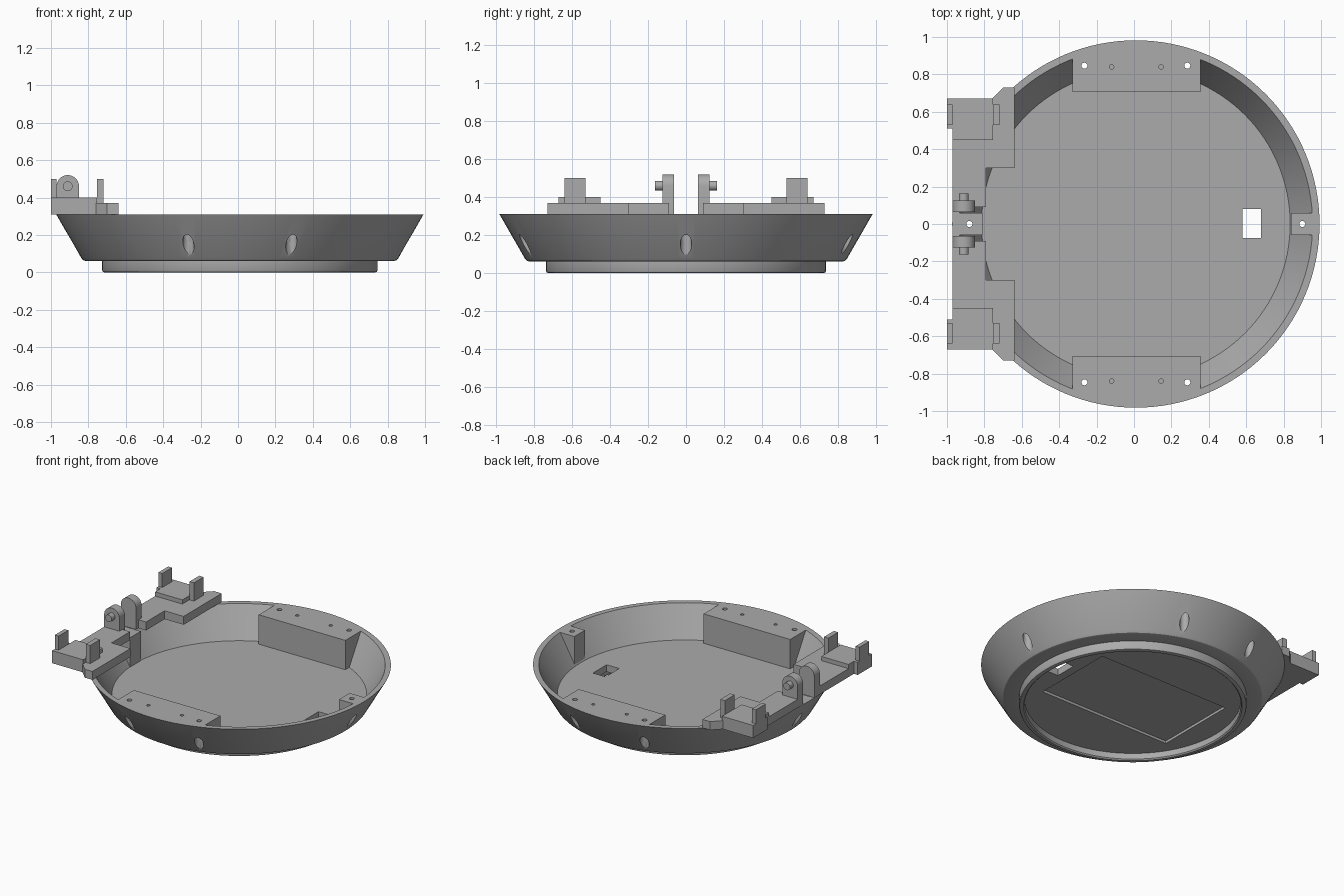
import bpy
import bmesh
import math
from mathutils import Matrix, Vector

if "Cube" in bpy.data.objects:
    bpy.data.objects.remove(bpy.data.objects["Cube"])

CX = 0.01        # axis of the dish
RIM, FLOOR = 0.31, 0.10

grey = bpy.data.materials.new("plain_grey")
grey.use_nodes = True
colour = (0.41, 0.41, 0.41, 1)
grey.diffuse_color = colour
grey.node_tree.nodes["Principled BSDF"].inputs["Base Color"].default_value = colour


def finish(name, bm):
    bmesh.ops.recalc_face_normals(bm, faces=bm.faces)
    mesh = bpy.data.meshes.new(name)
    bm.to_mesh(mesh)
    bm.free()
    mesh.materials.append(grey)
    ob = bpy.data.objects.new(name, mesh)
    bpy.context.collection.objects.link(ob)
    return ob


def box(name, x, y, z):
    bm = bmesh.new()
    size = Vector((x[1] - x[0], y[1] - y[0], z[1] - z[0]))
    mid = Vector((sum(x), sum(y), sum(z))) / 2
    bmesh.ops.create_cube(bm, size=1, matrix=Matrix.Translation(mid) @ Matrix.Diagonal(size).to_4x4())
    return finish(name, bm)


def rod(name, start, end, r, r2=None, sides=32):
    bm = bmesh.new()
    a, b = Vector(start), Vector(end)
    turn = (b - a).to_track_quat('Z', 'Y').to_matrix().to_4x4()
    bmesh.ops.create_cone(bm, cap_ends=True, segments=sides, radius1=r, radius2=r if r2 is None else r2,
                          depth=(b - a).length, matrix=Matrix.Translation((a + b) / 2) @ turn)
    return finish(name, bm)


def prism(name, outline, offset):
    bm = bmesh.new()
    face = bm.faces.new([bm.verts.new(p) for p in outline])
    ext = bmesh.ops.extrude_face_region(bm, geom=[face])
    bmesh.ops.translate(bm, vec=offset, verts=[v for v in ext["geom"] if isinstance(v, bmesh.types.BMVert)])
    return finish(name, bm)


def lathe(name, profile, steps=128):
    bm = bmesh.new()
    verts = [bm.verts.new((r, 0, z)) for r, z in profile]
    edges = [bm.edges.new(pair) for pair in zip(verts, verts[1:])]
    bmesh.ops.spin(bm, geom=verts + edges, cent=(0, 0, 0), axis=(0, 0, 1), angle=math.tau, steps=steps)
    bmesh.ops.remove_doubles(bm, verts=bm.verts, dist=1e-4)
    bmesh.ops.translate(bm, vec=(CX, 0, 0), verts=bm.verts)
    return finish(name, bm)


def boolean(ob, other, operation='DIFFERENCE'):
    mod = ob.modifiers.new("cut", 'BOOLEAN')
    mod.operation, mod.solver, mod.object = operation, 'EXACT', other
    bpy.context.view_layer.objects.active = ob
    bpy.ops.object.modifier_apply(modifier=mod.name)


# Dish: recessed foot, sloped wall, flat floor
dish = lathe("dish", [(0, 0.05), (0.70, 0.05), (0.70, 0.008), (0.708, 0), (0.725, 0), (0.733, 0.003),
                      (0.737, 0.012), (0.737, 0.062), (0.828, 0.062), (0.838, 0.065), (0.847, 0.075),
                      (0.982, RIM), (0.945, RIM), (0.825, FLOOR), (0, FLOOR)])

# Screw blocks, trimmed to the sloped inside of the wall
inside = rod("inside_helper", (CX, 0, FLOOR), (CX, 0, RIM), 0.825, 0.945, 128)
blocks = [box("back_block", (-0.33, 0.355), (0.705, 0.95), (FLOOR, RIM)),
          box("front_block", (-0.33, 0.355), (-0.95, -0.705), (FLOOR, RIM)),
          box("left_block", (0.84, 0.98), (-0.06, 0.06), (FLOOR, RIM)),
          box("hinge_block", (-0.98, -0.81), (-0.06, 0.06), (FLOOR, RIM))]
for block in blocks:
    boolean(block, inside, 'INTERSECT')

# Screw holes with wide bores that break through the sloped wall
cutters = []
for angle in (0, 72, 108, 180, 252, 288):
    a = math.radians(angle)
    x, y = CX + 0.89 * math.cos(a), 0.89 * math.sin(a)
    cutters.append(rod("screw_cutter", (x, y, -0.1), (x, y, 0.4), 0.016))
    cutters.append(rod("bore_cutter", (x, y, -0.1), (x, y, 0.235), 0.03))
for side in (-1, 1):
    for x in (-0.12, 0.145):
        cutters.append(rod("pilot_cutter", (x, side * 0.84, 0.22), (x, side * 0.84, 0.4), 0.012))
for target in [dish] + blocks:
    for cutter in cutters:
        boolean(target, cutter)

# Floor window and shallow panel recess underneath
cutters.append(box("window_cutter", (0.58, 0.68), (-0.075, 0.08), (-0.1, 0.2)))
cutters.append(box("panel_cutter", (-0.52, 0.52), (-0.30, 0.30), (-0.1, 0.068)))
for cutter in cutters[-2:]:
    boolean(dish, cutter)
for helper in cutters + [inside]:
    bpy.data.objects.remove(helper)

# Hinge brackets, mirrored front and back
for s, end in ((-1, "front"), (1, "back")):
    def span(a, b):
        return sorted((s * a, s * b))

    outline = [(-0.97, 0.09), (-0.79, 0.09), (-0.79, 0.30), (-0.64, 0.30), (-0.64, 0.73),
               (-0.70, 0.73), (-0.76, 0.67), (-0.97, 0.67)]
    prism(end + "_hinge_plate", [(x, s * y, RIM) for x, y in outline], (0, 0, 0.06))
    box(end + "_raised_pad", (-0.97, -0.755), span(0.45, 0.67), (RIM, 0.40))
    box(end + "_pad_lip", (-1.0, -0.97), span(0.51, 0.67), (RIM, 0.40))
    box(end + "_outer_tab", (-1.0, -0.97), span(0.53, 0.64), (0.40, 0.50))
    box(end + "_inner_tab", (-0.755, -0.72), span(0.53, 0.64), (RIM, 0.50))
    # Round-topped lug with a short pin
    arc = [(-0.91 + 0.06 * math.cos(math.pi * i / 16), 0.46 + 0.06 * math.sin(math.pi * i / 16))
           for i in range(17)]
    lug = [(-0.97, RIM), (-0.85, RIM)] + arc
    prism(end + "_lug", [(x, s * 0.063, z) for x, z in lug], (0, s * 0.062, 0))
    rod(end + "_pin", (-0.91, s * 0.12, 0.46), (-0.91, s * 0.163, 0.46), 0.026)

# Smooth round surfaces, keep edges crisp
bpy.ops.object.select_all(action='DESELECT')
for ob in bpy.context.scene.objects:
    if ob.type == 'MESH':
        ob.select_set(True)
        bpy.context.view_layer.objects.active = ob
bpy.ops.object.shade_smooth_by_angle(angle=math.radians(30))
